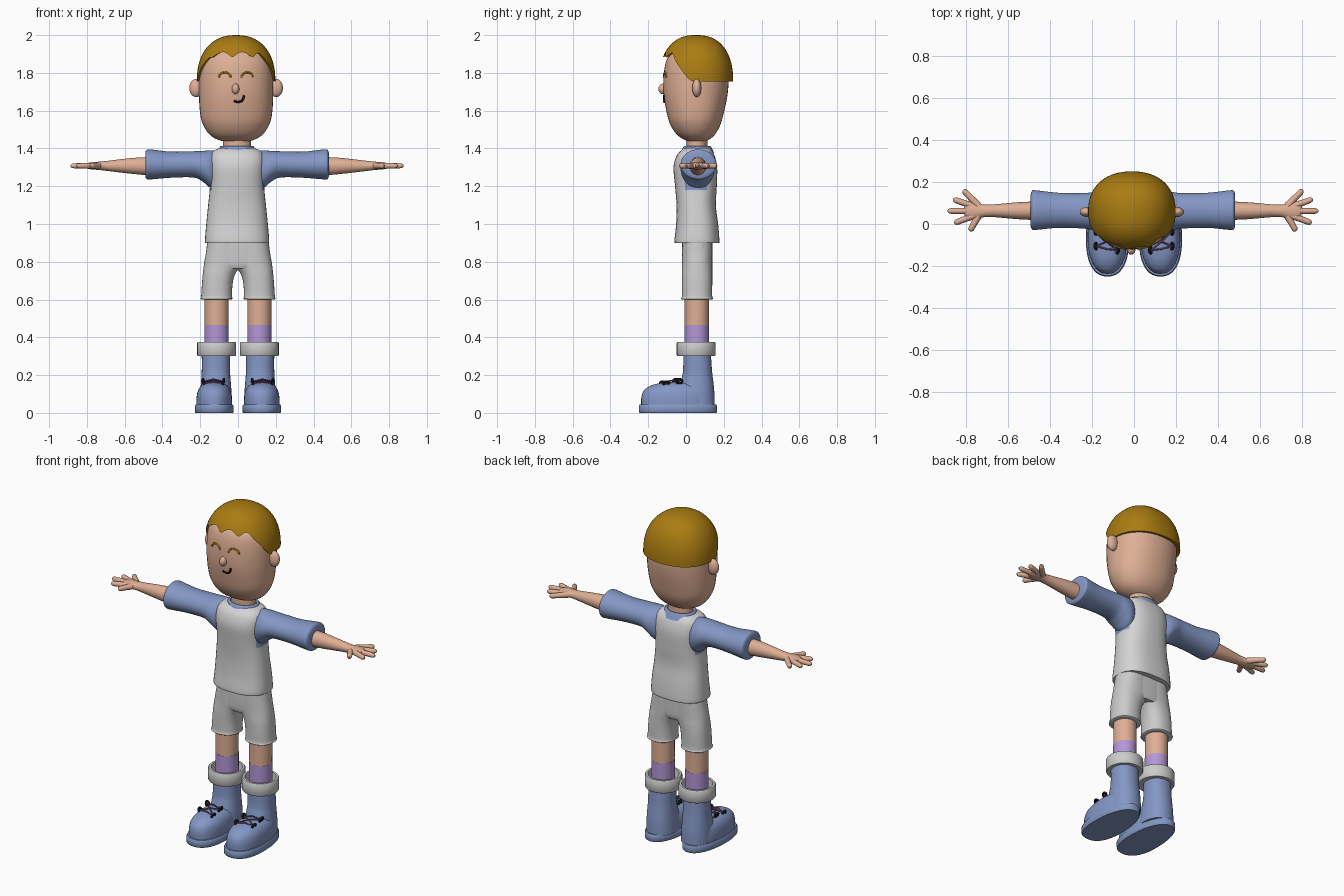
import bpy, bmesh, math
from mathutils import Vector
from mathutils.bvhtree import BVHTree

if "Cube" in bpy.data.objects:
    bpy.data.objects.remove(bpy.data.objects["Cube"])


def material(name, r, g, b):
    m = bpy.data.materials.new(name)
    m.use_nodes = True
    m.diffuse_color = (r, g, b, 1)
    bsdf = m.node_tree.nodes["Principled BSDF"]
    bsdf.inputs["Base Color"].default_value = (r, g, b, 1)
    bsdf.inputs["Roughness"].default_value = 0.8
    return m


SKIN = material("skin", 0.74, 0.43, 0.30)
HAIR = material("golden brown hair", 0.40, 0.20, 0.006)
BLUE = material("soft blue", 0.23, 0.31, 0.56)
SHIRT = material("shirt white", 0.66, 0.66, 0.67)
GREY = material("light grey", 0.60, 0.60, 0.61)
PURPLE = material("sock purple", 0.46, 0.31, 0.68)
BLACK = material("black", 0.006, 0.006, 0.008)
LACE = material("lace plum", 0.17, 0.08, 0.19)
BODY, HEAD = -0.005, -0.01   # centre lines


def add_mesh(name, bm, *mats):
    bmesh.ops.recalc_face_normals(bm, faces=bm.faces)
    me = bpy.data.meshes.new(name)
    bm.to_mesh(me)
    ob = bpy.data.objects.new(name, me)
    bpy.context.collection.objects.link(ob)
    for m in mats:
        me.materials.append(m)
    return ob


def skin_rings(bm, rings, caps=True):
    rows = [[bm.verts.new(p) for p in ring] for ring in rings]
    n = len(rows[0])
    for a, b in zip(rows, rows[1:]):
        for i in range(n):
            j = (i + 1) % n
            bm.faces.new((a[i], a[j], b[j], b[i]))
    if caps:
        bm.faces.new(rows[0])
        bm.faces.new(rows[-1])


def curve_through(rows, sub):
    """Catmull-Rom interpolation of number tuples."""
    out = []
    for k in range(len(rows) - 1):
        p = [rows[max(k - 1, 0)], rows[k], rows[k + 1], rows[min(k + 2, len(rows) - 1)]]
        for s in range(sub):
            t = s / sub
            out.append([b + t * (c - a) / 2 + t * t * (a - 2.5 * b + 2 * c - d / 2)
                        + t ** 3 * (1.5 * (b - c) + (d - a) / 2) for a, b, c, d in zip(*p)])
    return out + [rows[-1]]


def oval(u0, u1, v0, v1, n=2.0, taper=0.0, seg=40):
    pts = []
    for i in range(seg):
        a = 2 * math.pi * i / seg
        c, s = math.cos(a), math.sin(a)
        x = math.copysign(abs(c) ** (2 / n), c) * (1 - taper * s)
        y = math.copysign(abs(s) ** (2 / n), s)
        pts.append(((u0 + u1) / 2 + x * (u1 - u0) / 2, (v0 + v1) / 2 + y * (v1 - v0) / 2))
    return pts


def loft(name, rows, mats, axis="z", side=1, cx=0.0, n=2.0, sub=4, taper=0.0, caps=True):
    """Rows: position along the axis, then the extents on the two cross axes."""
    rings = []
    for t, *ext in curve_through(rows, sub):
        ring = [(u, v, t) if axis == "z" else (t, u, v) for u, v in oval(*ext, n, taper)]
        rings.append([(cx + side * x, y, z) for x, y, z in ring])
    bm = bmesh.new()
    skin_rings(bm, rings, caps)
    return add_mesh(name, bm, *mats)


def upright(rows, x=0.0):
    """Rows (z, half width, back y, front y) to loft rows around x."""
    return [(z, x - h, x + h, y0, y1) for z, h, y0, y1 in rows]


def ball(name, loc, scale, mat):
    bm = bmesh.new()
    bmesh.ops.create_uvsphere(bm, u_segments=24, v_segments=14, radius=1)
    for v in bm.verts:
        v.co = Vector(loc) + Vector(a * b for a, b in zip(v.co, scale))
    return add_mesh(name, bm, mat)


def tube(name, pts, depth, mat, radii=None):
    cu = bpy.data.curves.new(name, "CURVE")
    cu.dimensions, cu.bevel_depth, cu.bevel_resolution = "3D", depth, 3
    cu.use_fill_caps = True
    sp = cu.splines.new("POLY")
    sp.points.add(len(pts) - 1)
    for i, p in enumerate(pts):
        sp.points[i].co = (*p, 1)
        sp.points[i].radius = radii[i] if radii else 1
    cu.materials.append(mat)
    ob = bpy.data.objects.new(name, cu)
    bpy.context.collection.objects.link(ob)
    return ob


# Head and neck
head = loft("head", upright([
    (1.435, .03, .03, .09), (1.442, .085, .0, .115), (1.47, .137, -.045, .15),
    (1.52, .172, -.08, .18), (1.58, .19, -.1, .198), (1.7, .197, -.12, .222),
    (1.83, .192, -.113, .225), (1.9, .165, -.085, .2), (1.95, .1, -.02, .13)]),
    [SKIN], cx=HEAD, n=2.2)
loft("neck", upright([(1.36, .074, .003, .115), (1.48, .074, .003, .115)]), [SKIN], cx=BODY, sub=1)
for side, label in ((1, "left"), (-1, "right")):
    ball(label + "_ear", (HEAD + side * .212, .057, 1.72), (.036, .024, .048), SKIN)
ball("nose", (HEAD - .003, -.122, 1.715), (.02, .024, .028), SKIN)

# Hair cap with a swept, scalloped fringe
CENTRE, TOP, SEG, ROWS = 1.755, 2.0, 96, 18
outline = oval(-.208, .208, -.13, .25, 2.25, 0, SEG)


def hairline(x, y):
    rise = min(max((.04 - y) / .13, 0), 1)
    z = CENTRE + .125 * rise * rise * (3 - 2 * rise)
    if y < -.06:
        z += .03 * abs(math.sin(x * 26 + .6)) * min((-.06 - y) / .03, 1)
    return z


rings = []
for k in range(ROWS):
    ring = []
    for x, y in outline:
        low = hairline(x, y)
        z = low + (TOP - low) * math.sin(math.pi / 2 * k / (ROWS - 0.6))
        r = (1 - ((z - CENTRE) / (TOP - CENTRE)) ** 2.3) ** (1 / 2.3)
        ring.append((HEAD + x * r, .06 + (y - .06) * r - .012 * max(-y / .13, 0), z))
    rings.append(ring)
bm = bmesh.new()
inner = [(HEAD + (x - HEAD) * .9, .06 + (y - .06) * .9, z + .004) for x, y, z in rings[0]]
skin_rings(bm, [inner] + rings, caps=False)
bm.verts.ensure_lookup_table()
bm.faces.new(bm.verts[-SEG:])
add_mesh("hair", bm, HAIR)

# Closed eyes and smile, laid on the face
bm = bmesh.new()
bm.from_mesh(head.data)
face = BVHTree.FromBMesh(bm)


def on_face(points):
    hits = [face.ray_cast(Vector((x, -1, z)), Vector((0, 1, 0)))[0] for x, z in points]
    return [h + Vector((0, -.001, 0)) for h in hits]


for x, label in ((-.07, "right"), (.05, "left")):
    arc = [math.pi * i / 12 for i in range(13)]
    tube(label + "_eye", on_face([(x - .031 * math.cos(a), 1.776 + .027 * math.sin(a)) for a in arc]),
         .005, HAIR)
smile = curve_through([(-.022, 1.652), (.0, 1.646), (.022, 1.654), (.033, 1.682)], 5)
tube("mouth", on_face(smile), .006, BLACK)

# Shirt body, with blue shoulders, and collar
shirt = loft("shirt", upright([
    (.9, .162, -.055, .17), (.908, .17, -.062, .177), (1.0, .163, -.052, .17),
    (1.1, .153, -.05, .158), (1.2, .144, -.058, .163), (1.3, .148, -.066, .165),
    (1.36, .143, -.05, .152), (1.39, .12, -.025, .135), (1.405, .08, .0, .12)]),
    [SHIRT, BLUE], cx=BODY, n=2.5, sub=5)
for p in shirt.data.polygons:
    if abs(p.center.x - BODY) > .131 and p.center.z > 1.19:
        p.material_index = 1
loft("collar", upright([
    (1.375, .105, -.03, .15), (1.4, .094, -.018, .138), (1.412, .086, -.01, .13),
    (1.408, .076, .0, .12), (1.38, .072, .005, .115)]), [BLUE], cx=BODY, caps=False)

# Shorts seat
loft("shorts_seat", upright([(.765, .12, -.015, .132), (.79, .172, -.021, .139),
                             (.86, .168, -.022, .14), (.92, .16, -.02, .14)]), [GREY], n=2.5)

FINGERS = {"little": (.807, .162), "ring": (.855, .118), "middle": (.882, .062),
           "index": (.85, .004), "thumb": (.775, -.034)}

for side, label in ((1, "left_"), (-1, "right_")):
    # Sleeve, forearm and hand
    loft(label + "sleeve", [
        (.1, -.0, .13, 1.18, 1.388), (.14, -.025, .15, 1.19, 1.39), (.18, -.03, .153, 1.223, 1.387),
        (.23, -.022, .147, 1.246, 1.385), (.35, -.018, .148, 1.245, 1.383),
        (.46, -.028, .16, 1.236, 1.395), (.479, -.025, .158, 1.238, 1.392),
        (.486, -.01, .14, 1.252, 1.378)], [BLUE], "x", side, BODY)
    loft(label + "forearm", [
        (.44, .018, .108, 1.255, 1.355), (.55, .023, .103, 1.265, 1.35),
        (.68, .034, .092, 1.28, 1.335), (.73, .028, .096, 1.286, 1.33),
        (.77, .02, .105, 1.289, 1.327), (.795, .032, .095, 1.294, 1.322),
        (.803, .05, .078, 1.302, 1.314)], [SKIN], "x", side, BODY)
    for finger, (x, y) in FINGERS.items():
        base = Vector((.735, .062 + (y - .062) * .25, 1.308))
        tip = Vector((x, y, 1.308))
        pts = [base.lerp(tip, t) for t in (0, .5, .85, .95, 1)]
        tube(label + finger + "_finger", [(BODY + side * p.x, p.y, p.z) for p in pts],
             .015, SKIN, (1.2, 1, .95, .75, .3))

    # Shorts leg
    loft(label + "shorts_leg", [
        (.6, .038, .19, -.018, .135), (.604, .029, .199, -.026, .143), (.618, .031, .195, -.022, .139),
        (.68, .029, .191, -.022, .139), (.73, .017, .187, -.022, .139), (.765, -.005, .183, -.021, .139),
        (.8, -.03, .178, -.021, .139), (.9, -.03, .16, -.02, .139)], [GREY], side=side, n=2.3)

    # Leg, sock and turned-down cuff
    leg_x = side * .113
    loft(label + "leg", upright([(.46, .063, -.007, .121), (.64, .064, -.007, .122)], leg_x), [SKIN], sub=1)
    loft(label + "sock", upright([(.28, .064, -.008, .122), (.465, .064, -.008, .122)], leg_x),
         [PURPLE], sub=1)
    cuff = [(.3, .07), (.3, .099), (.306, .103), (.37, .103), (.376, .099), (.376, .086), (.33, .078), (.325, .06)]
    loft(label + "cuff", upright([(z, r, .054 - r, .054 + r) for z, r in cuff], leg_x),
         [GREY], sub=1, caps=False)

    # Boot: sole, foot and ankle
    foot_x = side * .126
    loft(label + "sole", upright([
        (0, .098, -.246, .161), (.005, .102, -.25, .165), (.035, .102, -.25, .165),
        (.044, .097, -.245, .16)], foot_x), [BLUE], n=2.3, sub=1, taper=.1)
    loft(label + "boot_foot", upright([
        (.04, .094, -.237, .15), (.085, .093, -.236, .148), (.12, .085, -.222, .14),
        (.145, .068, -.185, .12), (.158, .045, -.135, .1), (.163, .02, -.08, .06)], foot_x),
        [BLUE], n=2.2, taper=.08)
    ankle_x = side * .117
    loft(label + "boot_ankle", upright([
        (.04, .086, -.05, .152), (.11, .083, -.045, .15), (.17, .078, -.028, .144),
        (.22, .075, -.016, .138), (.31, .075, -.014, .132)], ankle_x), [BLUE], n=2.2)

    # Eyelets and crossed laces
    holes = {}
    for row, (y, z) in enumerate(((-.115, .153), (-.045, .166))):
        for edge in (-1, 1):
            p = Vector((side * .13 + edge * .05, y + side * edge * .01, z))
            holes[row, edge] = p
            ring = [(p.x + edge * .006 * math.sin(a), p.y + .013 * math.cos(a), p.z + .013 * math.sin(a))
                    for a in (2 * math.pi * i / 12 for i in range(13))]
            tube(label + "eyelet", ring, .007, BLACK)
    for a, b in (((0, -1), (0, 1)), ((0, -1), (1, 1)), ((0, 1), (1, -1)), ((1, -1), (1, 1))):
        mid = (holes[a] + holes[b]) / 2 + Vector((0, -.004, .012))
        tube(label + "lace", [holes[a], mid, holes[b]], .004, LACE)

# Smooth shading with kept edges
bpy.ops.object.select_all(action="DESELECT")
for ob in bpy.context.collection.objects:
    if ob.type == "MESH":
        ob.select_set(True)
        bpy.context.view_layer.objects.active = ob
bpy.ops.object.shade_smooth_by_angle(angle=math.radians(42))
